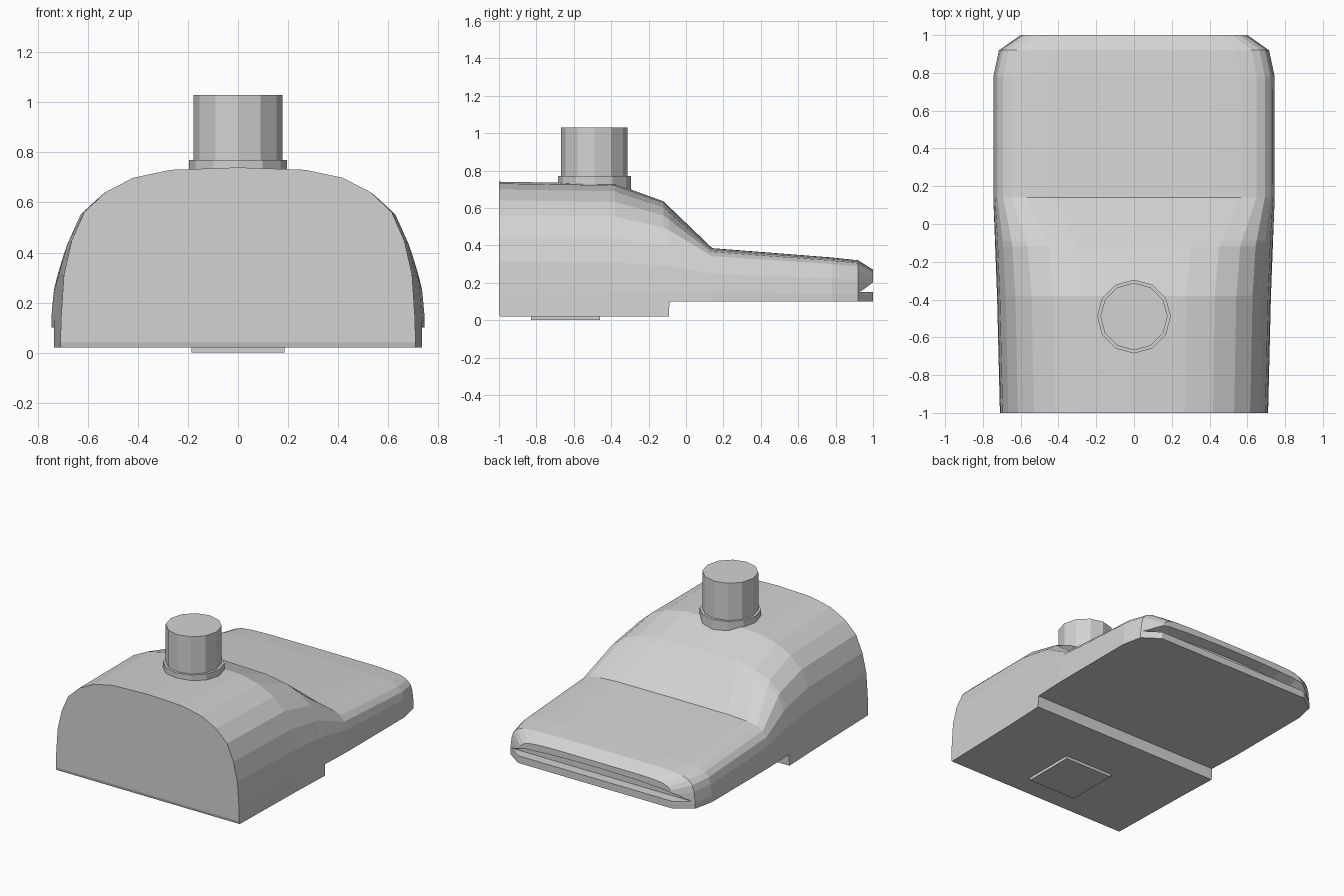
import bpy
import bmesh
import math

if "Cube" in bpy.data.objects:
    bpy.data.objects.remove(bpy.data.objects["Cube"])

grey = bpy.data.materials.new("plain grey")
grey.diffuse_color = (0.65, 0.65, 0.65, 1)
grey.use_nodes = True
grey.node_tree.nodes["Principled BSDF"].inputs["Base Color"].default_value = grey.diffuse_color


def make_object(name, bm):
    bmesh.ops.recalc_face_normals(bm, faces=bm.faces)
    mesh = bpy.data.meshes.new(name)
    bm.to_mesh(mesh)
    bm.free()
    mesh.materials.append(grey)
    obj = bpy.data.objects.new(name, mesh)
    bpy.context.collection.objects.link(obj)
    return obj


def loft(name, rings):
    """Skin a row of closed rings that have equal point counts, and cap the ends."""
    bm = bmesh.new()
    loops = [[bm.verts.new(p) for p in ring] for ring in rings]
    n = len(loops[0])
    for a, b in zip(loops, loops[1:]):
        for i in range(n):
            j = (i + 1) % n
            bm.faces.new((a[i], a[j], b[j], b[i]))
    bm.faces.new(loops[0])
    bm.faces.new(loops[-1])
    return make_object(name, bm)


def cylinder(name, radius, z0, z1, y, sides=12):
    angles = [2 * math.pi * i / sides for i in range(sides)]
    return loft(name, [[(radius * math.cos(a), y + radius * math.sin(a), z)
                        for a in angles] for z in (z0, z1)])


# Half profiles: fraction of half width, fraction of height above z = 0.1
DOME = [(1, 0), (.995, .08), (.98, .33), (.937, .54), (.866, .72),
        (.747, .845), (.59, .935), (.38, .985), (0, 1)]
FLAT = [(1, 0), (1, .18), (.988, .52), (.97, .72), (.93, .85),
        (.87, .93), (.76, .97), (.58, .995), (0, 1)]


def section(y, width, top, bottom, blend):
    half = []
    for i, ((xa, za), (xb, zb)) in enumerate(zip(DOME, FLAT)):
        x = width * (xa + (xb - xa) * blend)
        f = za + (zb - za) * blend
        half.append((x, y, bottom if i == 0 else .1 + (top - .1) * f))
    return half + [(-x, yy, z) for x, yy, z in reversed(half[:-1])]


# Body: domed front running down to a flat tongue, with a step underneath
body = loft("body", [section(*s) for s in (
    (-1.0, .71, .74, .04, 0),
    (-.995, .71, .74, .02, 0),
    (-.38, .725, .73, .02, 0),
    (-.12, .735, .635, .02, .15),
    (-.092, .736, .608, .02, .24),
    (-.088, .736, .604, .10, .25),
    (.14, .745, .385, .10, 1),
    (.78, .745, .335, .10, 1),
    (.92, .715, .32, .10, 1),
    (1.0, .60, .27, .10, 1))])


# Slot in the rear edge, arched along its upper side
def slot_ring(y, end_z, middle_z):
    xs = [-.8 + 1.6 * i / 12 for i in range(13)]
    arch = [(x, y, end_z + (middle_z - end_z) * max(0, 1 - (x / .66) ** 2) ** .6)
            for x in xs]
    return [(-.8, y, .15), (.8, y, .15)] + arch[::-1]


cutter = loft("slot_cutter", [slot_ring(.93, .153, .215), slot_ring(1.02, .205, .235)])
cutter.hide_render = True
cutter.hide_set(True)
cut = body.modifiers.new("rear slot", 'BOOLEAN')
cut.operation = 'DIFFERENCE'
cut.solver = 'EXACT'
cut.object = cutter

# Neck with its collar on top of the dome
cylinder("collar", .195, .69, .77, -.49)
cylinder("neck", .178, .72, 1.03, -.49)

# Thin square foot plate under the body
loft("foot_plate", [[(-.185, -.83, z), (.185, -.83, z), (.185, -.46, z), (-.185, -.46, z)]
                    for z in (0, .025)])
